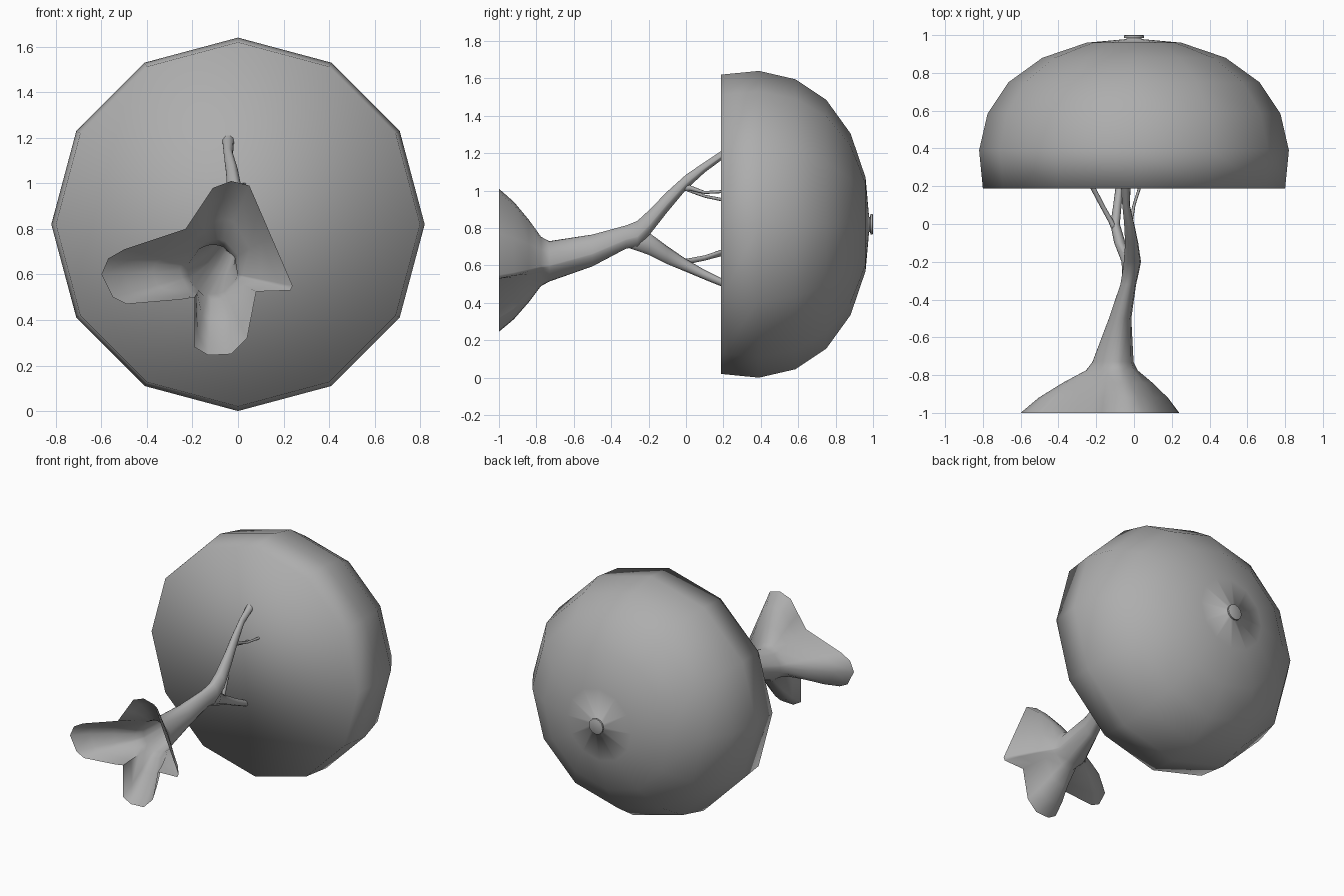
import bpy, bmesh, math

grey = bpy.data.materials.new("dark_grey")
grey.diffuse_color = (0.42, 0.42, 0.42, 1)

def make(name, bm, angle):
    bmesh.ops.recalc_face_normals(bm, faces=bm.faces)
    me = bpy.data.meshes.new(name)
    bm.to_mesh(me)
    bm.free()
    me.materials.append(grey)
    ob = bpy.data.objects.new(name, me)
    bpy.context.collection.objects.link(ob)
    bpy.ops.object.select_all(action='DESELECT')
    ob.select_set(True)
    bpy.context.view_layer.objects.active = ob
    bpy.ops.object.shade_smooth_by_angle(angle=math.radians(angle))
    return ob

def loft(name, rings, cap_start=True, cap_end=True, angle=60):
    """Skin a list of equal-length point rings."""
    bm = bmesh.new()
    rows = [[bm.verts.new(p) for p in r] for r in rings]
    n = len(rows[0])
    for a, b in zip(rows, rows[1:]):
        for i in range(n):
            j = (i + 1) % n
            bm.faces.new((a[i], a[j], b[j], b[i]))
    if cap_start:
        bm.faces.new(rows[0])
    if cap_end:
        bm.faces.new(rows[-1])
    return make(name, bm, angle)

def ring(y, x, z, rx, rz, angles):
    return [(x + rx * math.cos(a), y, z + rz * math.sin(a)) for a in angles]

def even(n):
    return [2 * math.pi * i / n for i in range(n)]

# Dome shade: 12 sides, closed flat underside, smoothed up into the finial stem
shade = [(0.187, 0.80), (0.39, 0.82), (0.585, 0.775), (0.75, 0.665),
         (0.88, 0.485), (0.96, 0.25), (0.979, 0.04), (0.986, 0.04)]
loft("shade", [ring(y, 0, 0.82, r, r, even(12)) for y, r in shade], angle=100)

# Finial on top of the shade
finial = [(0.984, 0.04), (0.986, 0.054), (0.997, 0.054), (1.0, 0.048)]
loft("finial", [ring(y, 0, 0.82, r, r, even(12)) for y, r in finial], angle=60)

# Trunk: open root outline blending into an oval stem, then the upper branch
roots = [(-0.11, 0.98), (-0.03, 1.01), (0.05, 0.99), (0.145, 0.77), (0.24, 0.55),
         (0.23, 0.53), (0.08, 0.525), (0.04, 0.32), (-0.03, 0.25), (-0.13, 0.245),
         (-0.19, 0.28), (-0.19, 0.50), (-0.25, 0.49), (-0.49, 0.47), (-0.55, 0.50),
         (-0.60, 0.60), (-0.57, 0.67), (-0.50, 0.71), (-0.23, 0.80), (-0.17, 0.89)]
cx, cz = -0.11, 0.622
angles = [math.atan2(z - cz, x - cx) for x, z in roots]
neck = ring(-0.73, cx, cz, 0.11, 0.108, angles)
rings = []
for y, t in [(-1.0, 1), (-0.92, 0.75), (-0.84, 0.41), (-0.775, 0.09)]:
    rings.append([(n[0] + (r[0] - n[0]) * t, y, n[2] + (r[1] - n[2]) * t)
                  for n, r in zip(neck, roots)])
rings.append(neck)
for y, x, z, rx, rz in [(-0.5, -0.073, 0.68, 0.06, 0.085),
                        (-0.32, -0.03, 0.752, 0.042, 0.062),
                        (-0.26, -0.018, 0.768, 0.044, 0.07),
                        (-0.2, -0.008, 0.825, 0.046, 0.068),
                        (-0.1, -0.012, 0.94, 0.035, 0.055),
                        (0.0, -0.025, 1.045, 0.027, 0.04),
                        (0.1, -0.042, 1.125, 0.02, 0.028),
                        (0.2, -0.043, 1.195, 0.026, 0.024)]:
    rings.append(ring(y, x, z, rx, rz, angles))
loft("trunk_and_upper_branch", rings, cap_start=False, angle=75)

# Branches: (y, x, z, half width, half height) along each path
branches = {
    "upper_twig_right": [(-0.03, -0.022, 1.02, 0.014, 0.025), (0.02, -0.015, 1.015, 0.01, 0.014),
                         (0.1, 0.0, 0.99, 0.008, 0.008), (0.2, 0.032, 0.995, 0.008, 0.008)],
    "upper_twig_left": [(-0.03, -0.022, 1.03, 0.012, 0.02), (0.04, -0.03, 0.995, 0.009, 0.012),
                        (0.1, -0.045, 0.97, 0.008, 0.008), (0.2, -0.055, 0.95, 0.008, 0.009)],
    "lower_branch": [(-0.31, -0.03, 0.74, 0.03, 0.045), (-0.2, -0.03, 0.717, 0.036, 0.06),
                     (-0.1, -0.075, 0.655, 0.03, 0.048), (0.0, -0.1, 0.6, 0.025, 0.034),
                     (0.1, -0.088, 0.55, 0.022, 0.026), (0.2, -0.075, 0.505, 0.022, 0.021)],
    "lower_twig": [(-0.05, -0.09, 0.62, 0.02, 0.02), (0.01, -0.12, 0.622, 0.015, 0.015),
                   (0.1, -0.17, 0.64, 0.014, 0.014), (0.2, -0.222, 0.67, 0.015, 0.018)],
}
for name, path in branches.items():
    loft(name, [ring(*p, even(8)) for p in path])
